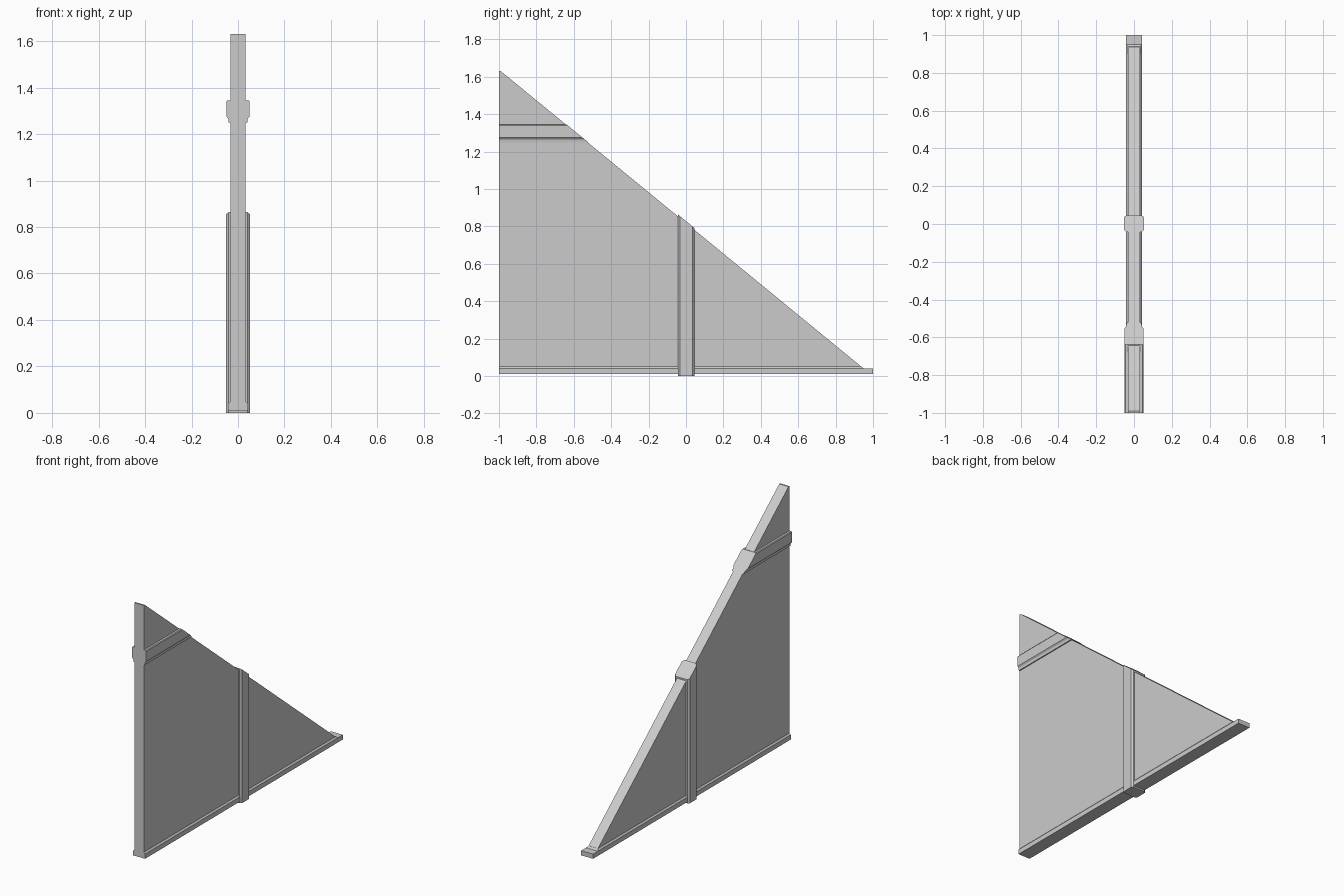
import bpy, bmesh
from mathutils import Vector

if "Cube" in bpy.data.objects:
    bpy.data.objects.remove(bpy.data.objects["Cube"])

SLOPE = (0.04 - 1.63) / (0.95 + 0.99)      # line of the sloping top edge


def prism(name, profile, place, start, end, lift=None):
    """Extrude a profile from start to end, then trim it to the sloping edge."""
    bm = bmesh.new()
    a = [bm.verts.new(place(u, v, start)) for u, v in profile]
    b = [bm.verts.new(place(u, v, end)) for u, v in profile]
    bm.faces.new(a)
    bm.faces.new(b)
    for i in range(len(a)):
        j = (i + 1) % len(a)
        bm.faces.new((a[i], a[j], b[j], b[i]))
    if lift is not None:
        bmesh.ops.bisect_plane(bm, geom=bm.verts[:] + bm.edges[:] + bm.faces[:],
                               plane_co=Vector((0, 0.95, 0.04 + lift)),
                               plane_no=Vector((0, -SLOPE, 1)), clear_outer=True)
        bmesh.ops.holes_fill(bm, edges=[e for e in bm.edges if e.is_boundary])
    bmesh.ops.recalc_face_normals(bm, faces=bm.faces[:])
    mesh = bpy.data.meshes.new(name)
    bm.to_mesh(mesh)
    bm.free()
    ob = bpy.data.objects.new(name, mesh)
    bpy.context.collection.objects.link(ob)
    return ob


def mirrored(half):
    return half + [(-u, v) for u, v in reversed(half)]


def along_x(u, v, w): return (w, u, v)
def along_y(u, v, w): return (u, w, v)
def along_z(u, v, w): return (u, v, w)


# Triangular wall infill
prism("wall_panel", [(-1, 0.02), (0.95, 0.02), (0.95, 0.04), (-0.99, 1.63), (-1, 1.63)],
      along_x, -0.033, 0.033)

# Bottom rail and its bevelled lip
prism("base_rail", mirrored([(0.042, 0.01), (0.042, 0.04)]), along_y, -1, 1)
prism("base_rail_lip", mirrored([(0.042, 0.038), (0.042, 0.04), (0.033, 0.05)]),
      along_y, -1, 0.96, lift=0.001)

# Upper horizontal beam with a stepped underside
prism("cross_beam", mirrored([(0.04, 1.25), (0.042, 1.266), (0.05, 1.275),
                              (0.05, 1.34), (0.046, 1.345)]),
      along_y, -1, 0, lift=0.003)

# Central bevelled post
prism("center_post", mirrored([(0.04, -0.043), (0.052, -0.032), (0.052, 0.036), (0.042, 0.045)]),
      along_z, 0, 1, lift=0.01)
